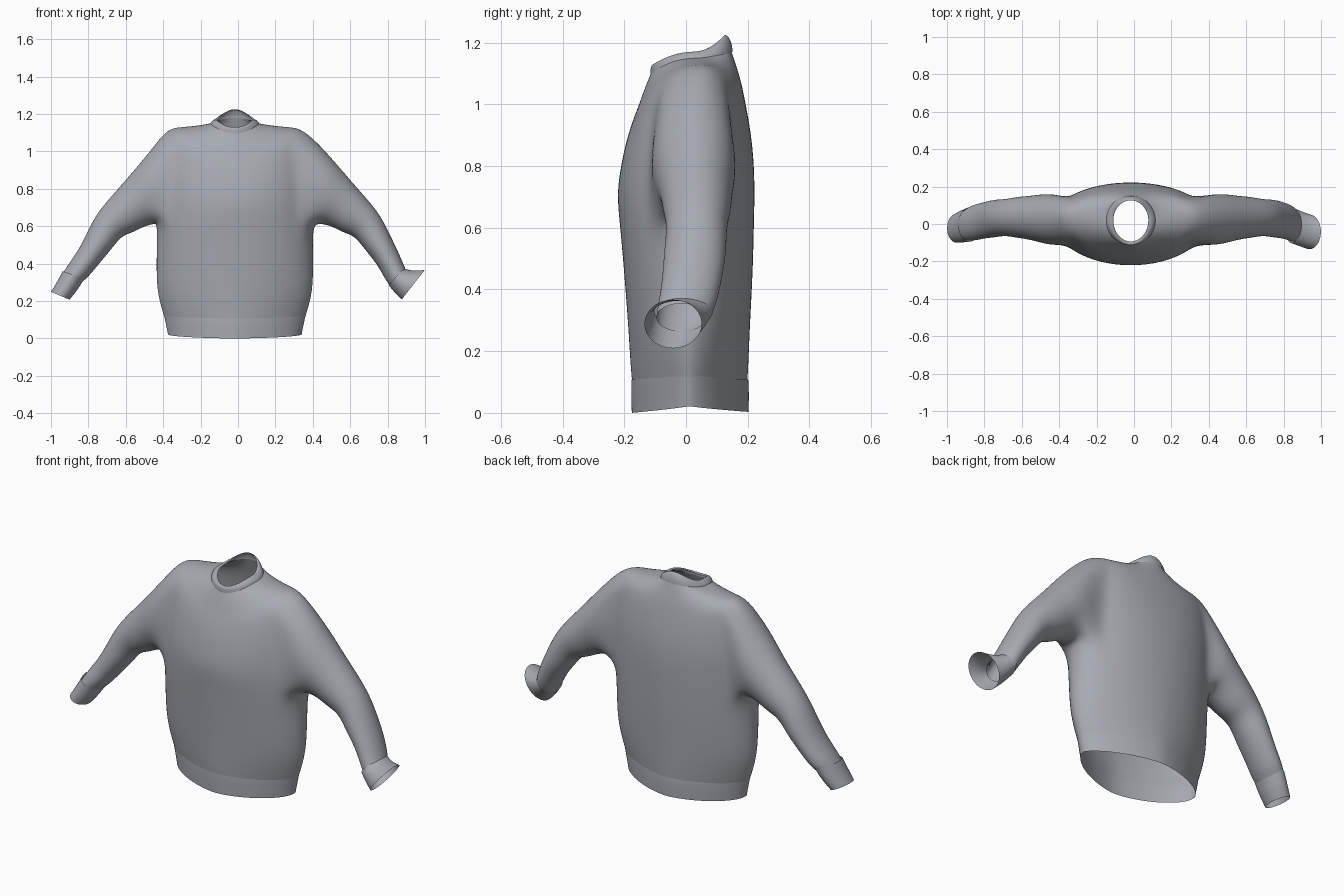
import bpy, bmesh, math

old = bpy.data.objects.get("Cube")
if old:
    bpy.data.objects.remove(old, do_unlink=True)

SEG = 32      # points around the torso
SIDE = 3      # half width of an armhole, in segments
ROWS = 4      # height of an armhole, in rows
CX = -0.017

fabric = bpy.data.materials.new("grey_fabric")
fabric.use_nodes = True
COLOUR = (0.38, 0.405, 0.44, 1)
fabric.diffuse_color = COLOUR
fabric.node_tree.nodes["Principled BSDF"].inputs["Base Color"].default_value = COLOUR


def power(v, p):
    return math.copysign(abs(v) ** p, v)


def torso_ring(bm, half, front, back, mid, z_front, z_back, z_side, p=0.95, bend=2):
    """Closed ring with its own height at the front, back and sides; p > 1 points the sides."""
    ring = []
    for i in range(SEG):
        a = 2 * math.pi * i / SEG
        c, s = math.cos(a), math.sin(a)
        depth = back - mid if s > 0 else mid - front
        z_end = z_back if s > 0 else z_front
        ring.append(bm.verts.new((CX + half * power(c, p), mid + depth * power(s, p),
                                  z_side + (z_end - z_side) * abs(s) ** bend)))
    return ring


def sleeve_ring(bm, count, top, bottom, y0, y1):
    """Ring between a top and a bottom (x, z) point, starting at the top."""
    ring = []
    for j in range(count):
        a = 2 * math.pi * j / count
        w = (1 - math.cos(a)) / 2
        ring.append(bm.verts.new((top[0] + (bottom[0] - top[0]) * w,
                                  (y0 + y1) / 2 - (y1 - y0) / 2 * math.sin(a),
                                  top[1] + (bottom[1] - top[1]) * w)))
    return ring


def join(bm, a, b, skip=()):
    n = len(a)
    for i in range(n):
        if i not in skip:
            k = (i + 1) % n
            bm.faces.new((a[i], a[k], b[k], b[i]))


def loft(bm, rings):
    for a, b in zip(rings, rings[1:]):
        join(bm, a, b)


def finish(bm, name):
    bmesh.ops.recalc_face_normals(bm, faces=bm.faces)
    mesh = bpy.data.meshes.new(name)
    bm.to_mesh(mesh)
    bm.free()
    mesh.materials.append(fabric)
    for f in mesh.polygons:
        f.use_smooth = True
    obj = bpy.data.objects.new(name, mesh)
    bpy.context.collection.objects.link(obj)
    sub = obj.modifiers.new("Smooth", "SUBSURF")
    sub.levels = sub.render_levels = 2


# Torso rings from neck to hem:
# half width, front, back, mid, z front, z back, z side, side sharpness
NECK = [
    (0.125, -0.112, 0.145, 0.02, 1.105, 1.18, 1.15, 1),
    (0.20, -0.135, 0.165, 0.035, 1.05, 1.12, 1.138),
    (0.29, -0.152, 0.18, 0.045, 1.0, 1.07, 1.13),
]
ARMHOLE = [
    (0.362, -0.172, 0.192, 0.045, 0.95, 1.01, 1.125),
    (0.39, -0.195, 0.209, 0.04, 0.88, 0.92, 0.99),
    (0.405, -0.212, 0.22, 0.035, 0.80, 0.83, 0.87),
    (0.415, -0.226, 0.224, 0.025, 0.71, 0.72, 0.74, 1),
    (0.418, -0.215, 0.221, 0.015, 0.61, 0.61, 0.61, 1),
]
WAIST = [
    (0.42, -0.202, 0.218, 0.01, 0.46, 0.46, 0.46, 1.05),
    (0.422, -0.188, 0.208, 0.01, 0.28, 0.28, 0.28, 1.12),
    (0.40, -0.182, 0.204, 0.01, 0.17, 0.17, 0.18, 1.2),
    (0.378, -0.176, 0.20, 0.01, 0.10, 0.10, 0.11, 1.25),
]

# Sleeve rings: top x, z, bottom x, z, y range (x is mirrored for the right)
UPPER = [
    (0.46, 1.015, 0.445, 0.615, -0.115, 0.165),
    (0.59, 0.86, 0.50, 0.595, -0.088, 0.155),
    (0.675, 0.765, 0.56, 0.57, -0.074, 0.145),
    (0.76, 0.665, 0.62, 0.545, -0.065, 0.135),
    (0.81, 0.56, 0.675, 0.485, -0.07, 0.13),
    (0.855, 0.47, 0.74, 0.395, -0.08, 0.12),
]
LOWER = {
    "left": [(0.89, 0.385, 0.80, 0.30, -0.09, 0.095), (0.905, 0.355, 0.825, 0.26, -0.10, 0.07)],
    "right": [(0.92, 0.38, 0.80, 0.335, -0.088, 0.10), (0.945, 0.335, 0.833, 0.295, -0.092, 0.08)],
}
CUFF = {
    "left": [(0.885, 0.375, 0.805, 0.285, -0.104, 0.09), (0.94, 0.36, 0.84, 0.24, -0.12, 0.068),
             (1.0, 0.368, 0.875, 0.208, -0.136, 0.052)],
    "right": [(0.938, 0.36, 0.82, 0.32, -0.096, 0.09), (0.97, 0.30, 0.86, 0.255, -0.10, 0.075),
              (1.0, 0.25, 0.90, 0.207, -0.10, 0.055)],
}
SIGN = {"left": 1, "right": -1}


def sleeve_rings(bm, count, sign, specs, ripple=0.0):
    rings = []
    for n, (tx, tz, bx, bz, y0, y1) in enumerate(specs):
        r = ripple * (-1) ** n
        rings.append(sleeve_ring(bm, count, (sign * tx, tz), (sign * (bx - r), bz - r),
                                 y0 - r, y1 + r))
    return rings


# Sweater shell: torso with open armholes, and sleeves grown from them
bm = bmesh.new()
rings = [torso_ring(bm, *s) for s in NECK + ARMHOLE + WAIST]
first, last = len(NECK), len(NECK) + ROWS
half = SEG // 2
open_faces = {(c + i) % SEG for c in (0, half) for i in range(-SIDE, SIDE)}
for n in range(len(rings) - 1):
    join(bm, rings[n], rings[n + 1], open_faces if first <= n < last else ())

for side, sign in SIGN.items():
    centre = 0 if sign > 0 else half

    def at(row, i):
        # negative i runs toward the front on both sides
        return rings[row][(centre + sign * i) % SEG]

    hole = [at(first, -i) for i in range(SIDE + 1)]
    hole += [at(r, -SIDE) for r in range(first + 1, last + 1)]
    hole += [at(last, i) for i in range(1 - SIDE, SIDE + 1)]
    hole += [at(r, SIDE) for r in range(last - 1, first - 1, -1)]
    hole += [at(first, i) for i in range(SIDE - 1, 0, -1)]
    arm = sleeve_rings(bm, len(hole), sign, UPPER + LOWER[side], 0.003)
    loft(bm, [hole] + arm)
finish(bm, "sweater_body")

# Cuffs
for side, sign in SIGN.items():
    bm = bmesh.new()
    loft(bm, sleeve_rings(bm, 20, sign, CUFF[side]))
    finish(bm, side + "_cuff")

# Ribbed hem band, pointed and raised at the sides
bm = bmesh.new()
loft(bm, [torso_ring(bm, *s, 1.25, 1) for s in (
    (0.381, -0.178, 0.203, 0.01, 0.108, 0.108, 0.122),
    (0.376, -0.179, 0.205, 0.01, 0.085, 0.085, 0.10),
    (0.364, -0.178, 0.205, 0.01, 0.03, 0.03, 0.045),
    (0.36, -0.177, 0.204, 0.01, 0.0, 0.003, 0.022))])
finish(bm, "hem_band")

# Neckband, taller at the back
bm = bmesh.new()
loft(bm, [torso_ring(bm, *s, 1) for s in (
    (0.134, -0.116, 0.152, 0.02, 1.095, 1.17, 1.145),
    (0.126, -0.116, 0.15, 0.02, 1.12, 1.195, 1.16),
    (0.108, -0.108, 0.138, 0.02, 1.132, 1.222, 1.172),
    (0.094, -0.094, 0.127, 0.02, 1.125, 1.226, 1.168))])
finish(bm, "neckband")
